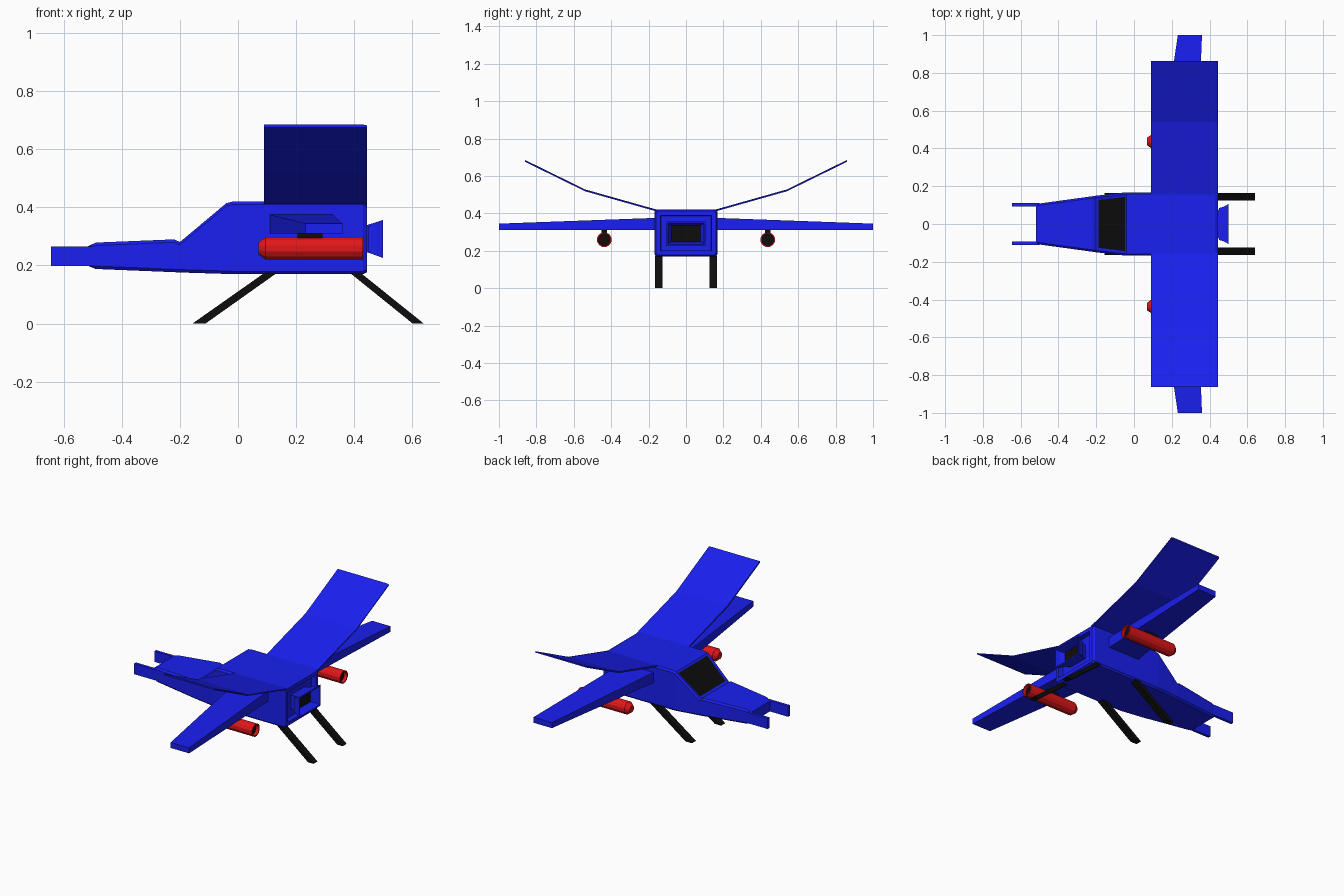
import bpy, bmesh
from math import cos, sin, tau

if "Cube" in bpy.data.objects:
    bpy.data.objects.remove(bpy.data.objects["Cube"])


def material(name, color):
    m = bpy.data.materials.new(name)
    m.diffuse_color = (*color, 1)
    m.use_nodes = True
    m.node_tree.nodes["Principled BSDF"].inputs["Base Color"].default_value = m.diffuse_color
    return m


BLUE = material("blue_paint", (0.01, 0.014, 0.87))
RED = material("red_paint", (0.75, 0.008, 0.01))
BLACK = material("black", (0.004, 0.004, 0.004))


def loft(name, rings, mats, edit=None):
    """Join equal-sized rings of points into a capped solid; edit(bm, sides, end_cap) adds detail."""
    bm = bmesh.new()
    vs = [[bm.verts.new(p) for p in r] for r in rings]
    n = len(rings[0])
    sides = [[bm.faces.new((a[i], a[(i + 1) % n], b[(i + 1) % n], b[i])) for i in range(n)]
             for a, b in zip(vs, vs[1:])]
    bm.faces.new(vs[0][::-1])
    cap = bm.faces.new(vs[-1])
    bmesh.ops.recalc_face_normals(bm, faces=bm.faces)
    if edit:
        edit(bm, sides, cap)
    me = bpy.data.meshes.new(name)
    bm.to_mesh(me)
    bm.free()
    for m in mats:
        me.materials.append(m)
    ob = bpy.data.objects.new(name, me)
    bpy.context.collection.objects.link(ob)
    return ob


def section(x, w, zb, zt, c):
    """Chamfered rectangle across the body at x."""
    return [(x, -w + c, zb), (x, w - c, zb), (x, w, zb + c), (x, w, zt - c),
            (x, w - c, zt), (x, -w + c, zt), (x, -w, zt - c), (x, -w, zb + c)]


def rect(x, w, zb, zt, y=0):
    return [(x, y - w, zb), (x, y + w, zb), (x, y + w, zt), (x, y - w, zt)]


def inset(bm, face, thickness, depth, black=False):
    bmesh.ops.inset_individual(bm, faces=[face], thickness=thickness, depth=depth)
    if black:
        face.material_index = 1


# Fuselage with inset windshield and recessed tail
def body_detail(bm, sides, cap):
    inset(bm, sides[3][4], 0.02, -0.003, True)
    inset(bm, cap, 0.025, 0)
    inset(bm, cap, 0.006, -0.03)


loft("fuselage", [section(*s) for s in (
    (-0.52, 0.103, 0.200, 0.265, 0.006),
    (-0.49, 0.110, 0.188, 0.279, 0.010),
    (-0.22, 0.147, 0.177, 0.290, 0.010),
    (-0.20, 0.150, 0.176, 0.281, 0.010),
    (-0.04, 0.168, 0.171, 0.415, 0.010),
    (-0.02, 0.168, 0.170, 0.420, 0.010),
    (0.43, 0.168, 0.170, 0.420, 0.010),
    (0.445, 0.160, 0.177, 0.412, 0.010))], [BLUE, BLACK], body_detail)


# Flared exhaust nozzle with a dark throat
def nozzle_detail(bm, sides, cap):
    inset(bm, cap, 0.012, 0)
    inset(bm, cap, 0.018, -0.05, True)


loft("exhaust_nozzle", [rect(0.41, 0.065, 0.25, 0.335), rect(0.447, 0.075, 0.245, 0.34),
                        rect(0.50, 0.106, 0.226, 0.357)], [BLUE, BLACK], nozzle_detail)


# Red engine pod ends in a dark recess
def pod_detail(bm, sides, cap):
    inset(bm, cap, 0.007, 0)
    inset(bm, cap, 0.001, -0.02, True)


def circle(x, r, y, z, n=12):
    return [(x, y + r * cos(tau * (i + .5) / n), z + r * sin(tau * (i + .5) / n)) for i in range(n)]


for side, s in (("left", -1), ("right", 1)):
    # Nose prong
    loft(f"{side}_nose_prong", [rect(-0.645, 0.009, 0.199, 0.266, s * 0.101),
                                rect(-0.50, 0.009, 0.199, 0.266, s * 0.101)], [BLUE])

    # Thin swept-up upper wing
    path = ((0.15, 0.413), (0.54, 0.523), (0.862, 0.681))
    loft(f"{side}_upper_wing", [[(0.09, s * y, z - 0.005), (0.445, s * y, z - 0.005),
                                 (0.445, s * y, z + 0.002), (0.43, s * y, z + 0.005),
                                 (0.09, s * y, z + 0.005)] for y, z in path], [BLUE])

    # Tapered lower wing
    loft(f"{side}_lower_wing", [
        [(a, s * y, 0.31), (b, s * y, 0.31), (b, s * y, zt), (a, s * y, zt)]
        for y, a, b, zt in ((0.15, 0.107, 0.325, 0.376), (1.0, 0.232, 0.36, 0.345))], [BLUE])

    # Engine pod and its pylon
    y = s * 0.437
    loft(f"{side}_engine_pod", [circle(x, r, y, 0.259) for x, r in
                                ((0.07, 0.021), (0.095, 0.04), (0.43, 0.04))], [RED, BLACK], pod_detail)
    loft(f"{side}_pylon", [rect(0.205, 0.014, 0.28, 0.32, y),
                           rect(0.292, 0.014, 0.28, 0.32, y)], [BLACK])

    # Splayed landing legs
    for end, (t0, t1, b0, b1) in (("front", (0.092, 0.135, -0.157, -0.112)),
                                  ("rear", (0.385, 0.422, 0.602, 0.64))):
        loft(f"{side}_{end}_leg", [[(x0, s * 0.125, z), (x1, s * 0.125, z),
                                    (x1, s * 0.165, z), (x0, s * 0.165, z)]
                                   for x0, x1, z in ((b0, b1, 0), (t0, t1, 0.175))], [BLACK])
